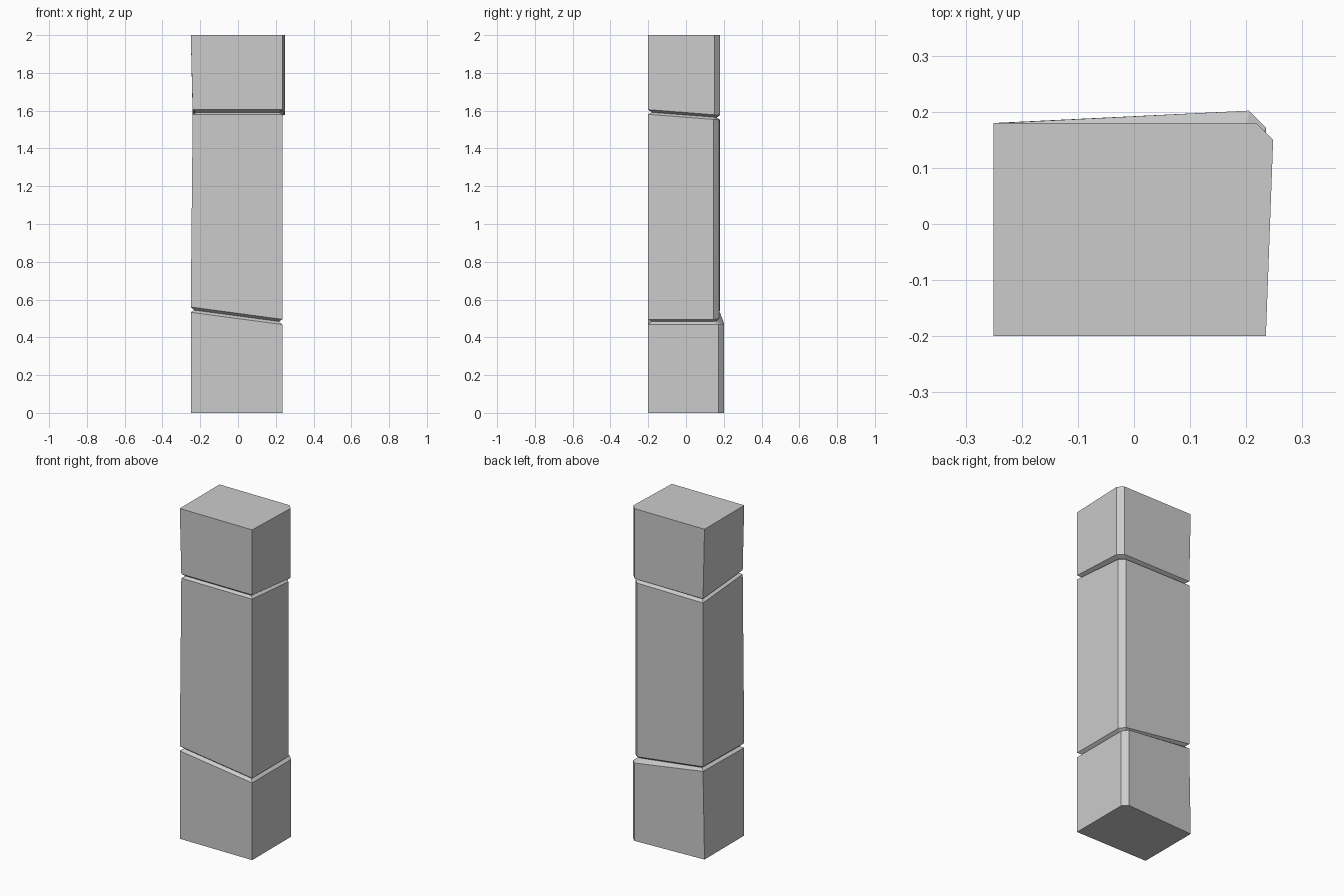
import bpy
import bmesh

cube = bpy.data.objects.get("Cube")
if cube:
    bpy.data.objects.remove(cube, do_unlink=True)

stone = bpy.data.materials.new("grey stone")
stone.use_nodes = True
grey = (0.6, 0.6, 0.6, 1)
stone.diffuse_color = grey
stone.node_tree.nodes["Principled BSDF"].inputs["Base Color"].default_value = grey

CHAMFER = 0.03
GROOVE = 0.018


def outline(front_left, back_left, front_right, back_right, back):
    """Four-sided block section with its back right corner cut off."""
    return [(front_left, -0.2), (front_right, -0.2),
            (back_right, back - CHAMFER), (back_right - CHAMFER, back),
            (back_left, 0.18)]


def inset(points):
    """Section pulled in to the floor of a groove."""
    pull = [(1, 1), (-1, 1), (-1, -0.4), (-0.4, -1), (1, -1)]
    return [(x + px * GROOVE, y + py * GROOVE)
            for (x, y), (px, py) in zip(points, pull)]


def lower_cut(offset):
    return lambda x, y: 0.499 - 0.134 * x + offset


def upper_cut(offset):
    return lambda x, y: 1.565 - 0.078 * y + offset


# Sections of the three blocks
base_foot = outline(-0.25, -0.25, 0.235, 0.235, 0.202)
base_head = outline(-0.25, -0.24, 0.235, 0.235, 0.202)
shaft_foot = outline(-0.25, -0.24, 0.235, 0.235, 0.176)
shaft_head = outline(-0.24, -0.24, 0.235, 0.235, 0.176)
cap_foot = outline(-0.24, -0.24, 0.235, 0.248, 0.18)
cap_head = outline(-0.25, -0.25, 0.235, 0.248, 0.18)

# Rings from the ground up, each lying on its own cutting plane
rings = [
    (base_foot, lambda x, y: 0),
    (base_head, lower_cut(0)),
    (inset(shaft_foot), lower_cut(0.014)),
    (shaft_foot, lower_cut(0.028)),
    (shaft_head, upper_cut(0)),
    (inset(shaft_head), upper_cut(0.012)),
    (cap_foot, upper_cut(0.025)),
    (cap_head, lambda x, y: 2),
]

# Pillar skin
bm = bmesh.new()
loops = [[bm.verts.new((x, y, plane(x, y))) for x, y in points]
         for points, plane in rings]
for low, high in zip(loops, loops[1:]):
    for i in range(len(low)):
        j = (i + 1) % len(low)
        bm.faces.new((low[i], low[j], high[j], high[i]))
bm.faces.new(loops[0][::-1])
bm.faces.new(loops[-1])
bmesh.ops.recalc_face_normals(bm, faces=bm.faces)

mesh = bpy.data.meshes.new("stone_pillar")
bm.to_mesh(mesh)
bm.free()
mesh.materials.append(stone)
pillar = bpy.data.objects.new("stone_pillar", mesh)
bpy.context.collection.objects.link(pillar)
